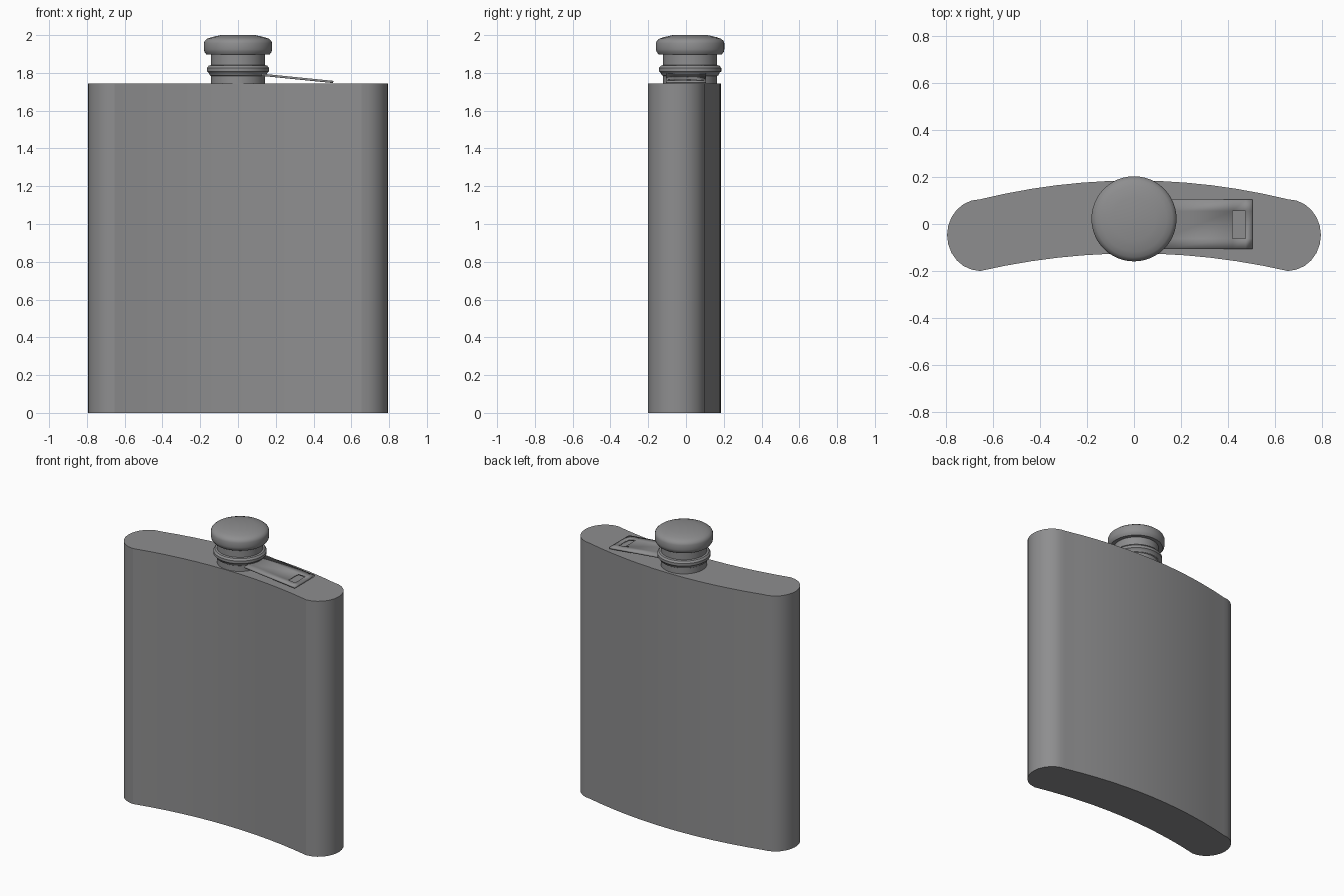
import bpy, bmesh, math

if "Cube" in bpy.data.objects:
    bpy.data.objects.remove(bpy.data.objects["Cube"])

steel = bpy.data.materials.new("steel_grey")
steel.diffuse_color = (0.27, 0.27, 0.275, 1)
steel.use_nodes = True
steel.node_tree.nodes["Principled BSDF"].inputs["Base Color"].default_value = steel.diffuse_color


def finish(bm, name, angle=30):
    bmesh.ops.recalc_face_normals(bm, faces=bm.faces[:])
    me = bpy.data.meshes.new(name)
    bm.to_mesh(me)
    bm.free()
    me.materials.append(steel)
    ob = bpy.data.objects.new(name, me)
    bpy.context.collection.objects.link(ob)
    bpy.ops.object.select_all(action='DESELECT')
    ob.select_set(True)
    bpy.context.view_layer.objects.active = ob
    bpy.ops.object.shade_smooth_by_angle(angle=math.radians(angle))
    return ob


def lathe(name, profile, cy, segments=48):
    bm = bmesh.new()
    rings = []
    for r, z in profile:
        rings.append([bm.verts.new((r * math.cos(2 * math.pi * i / segments),
                                    cy + r * math.sin(2 * math.pi * i / segments), z))
                      for i in range(segments)])
    for a, b in zip(rings, rings[1:]):
        for i in range(segments):
            j = (i + 1) % segments
            bm.faces.new((a[i], a[j], b[j], b[i]))
    bm.faces.new(rings[0])
    bm.faces.new(rings[-1])
    return finish(bm, name)


# Body: curved outline with rounded ends, extruded straight up
X, MID, RX, RY, TOP = 0.655, -0.047, 0.14, 0.152, 1.745
N = 12
outline = []
for i in range(N + 1):                      # concave front, left to right
    x = -X + 2 * X * i / N
    outline.append((x, -0.125 - 0.075 * (x / X) ** 2))
for i in range(1, 12):                      # right end
    a = -math.pi / 2 + math.pi * i / 12
    outline.append((X + RX * math.cos(a), MID + RY * math.sin(a)))
for i in range(N + 1):                      # convex back, right to left
    x = X - 2 * X * i / N
    outline.append((x, 0.185 - 0.08 * (x / X) ** 2))
for i in range(1, 12):                      # left end
    a = math.pi / 2 + math.pi * i / 12
    outline.append((-X + RX * math.cos(a), MID + RY * math.sin(a)))

bm = bmesh.new()
base = bm.faces.new([bm.verts.new((x, y, 0)) for x, y in outline])
ext = bmesh.ops.extrude_face_region(bm, geom=[base])
for v in ext["geom"]:
    if isinstance(v, bmesh.types.BMVert):
        v.co.z = TOP
finish(bm, "flask_body", 20)

# Neck, retaining ring and cap
CY = 0.022
lathe("neck", [(0.143, 1.74), (0.143, 1.92)], CY)
lathe("retaining_ring", [(0.14, 1.782), (0.15, 1.788), (0.155, 1.80), (0.165, 1.808),
                         (0.165, 1.826), (0.155, 1.838), (0.14, 1.842)], CY)
lathe("cap", [(0.14, 1.898), (0.168, 1.898), (0.178, 1.912), (0.181, 1.925), (0.181, 1.957),
              (0.176, 1.97), (0.163, 1.981), (0.14, 1.989), (0.092, 2.0)], CY)

# Hinge arm: sloping plate with a slot near its end
bm = bmesh.new()
xs, ys = [0.125, 0.42, 0.475, 0.505], [-0.107, -0.062, 0.055, 0.105]
grid = [[bm.verts.new((x, y, 1.796 - (x - 0.125) * 0.1)) for y in ys] for x in xs]
for i in range(3):
    for j in range(3):
        if (i, j) != (1, 1):
            bm.faces.new((grid[i][j], grid[i + 1][j], grid[i + 1][j + 1], grid[i][j + 1]))
arm = finish(bm, "hinge_arm")
solid = arm.modifiers.new("thickness", 'SOLIDIFY')
solid.thickness = 0.012
solid.offset = -1
